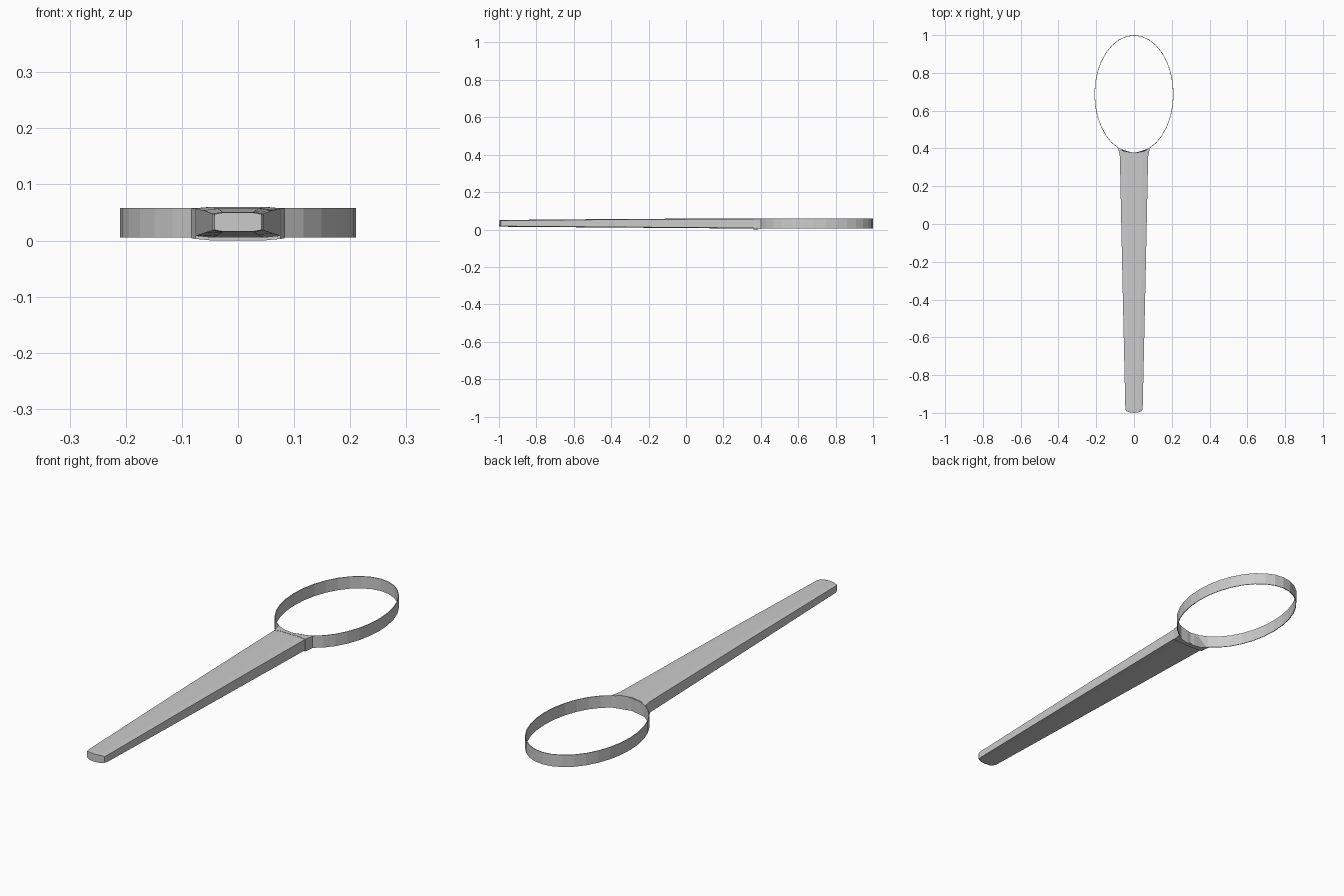
import bpy, bmesh, math

if "Cube" in bpy.data.objects:
    bpy.data.objects.remove(bpy.data.objects["Cube"])

RX, RY, CY = 0.21, 0.3125, 0.6875   # hoop ellipse


def make_object(name, bm):
    bmesh.ops.recalc_face_normals(bm, faces=bm.faces)
    mesh = bpy.data.meshes.new(name)
    bm.to_mesh(mesh)
    bm.free()
    ob = bpy.data.objects.new(name, mesh)
    bpy.context.collection.objects.link(ob)
    return ob


def loft(bm, loops, closed=False):
    """Skin a list of closed point loops, with end caps unless closed."""
    rows = [[bm.verts.new(p) for p in loop] for loop in loops]
    n = len(rows[0])
    pairs = list(zip(rows, rows[1:])) + ([(rows[-1], rows[0])] if closed else [])
    for a, b in pairs:
        for i in range(n):
            j = (i + 1) % n
            bm.faces.new((a[i], a[j], b[j], b[i]))
    if not closed:
        bm.faces.new(rows[0])
        bm.faces.new(rows[-1])


def hoop_y(x):
    return CY - RY * math.sqrt(1 - (x / RX) ** 2)


# Thin oval hoop
bm = bmesh.new()
SEGS, T, Z0, Z1 = 32, 0.003, 0.005, 0.058
loops = []
for k in range(SEGS):
    a = 2 * math.pi * k / SEGS
    c, s = math.cos(a), math.sin(a)
    outer = (RX * c, CY + RY * s)
    inner = ((RX - T) * c, CY + (RY - T) * s)
    loops.append([(*outer, Z0), (*outer, Z1), (*inner, Z1), (*inner, Z0)])
loft(bm, loops, closed=True)
make_object("hoop", bm)

# Tapered, slightly crowned handle
COLS = (-1, -0.6, 0, 0.6, 1)


def section(y, w, z0, z1, bow=0.0, to_hoop=False):
    def point(u, z):
        x = u * w
        return (x, hoop_y(x) if to_hoop else y - bow * (1 - u * u), z)
    crown = 0.003
    top = [point(u, z1 - crown * (abs(u) == 1)) for u in COLS]
    low = [point(u, z0 + crown * (abs(u) == 1)) for u in reversed(COLS)]
    return top + low


bm = bmesh.new()
loft(bm, [
    section(-0.99, 0.042, 0.016, 0.050, bow=0.010),
    section(-0.975, 0.046, 0.015, 0.051, bow=0.004),
    section(-0.30, 0.061, 0.010, 0.057),
    section(0.36, 0.075, 0.005, 0.059),
])
make_object("handle", bm)

# Flared collar joining the handle to the hoop
bm = bmesh.new()
loft(bm, [
    section(0.36, 0.076, 0.000, 0.060),
    section(0, 0.083, 0.001, 0.060, to_hoop=True),
])
make_object("collar", bm)
